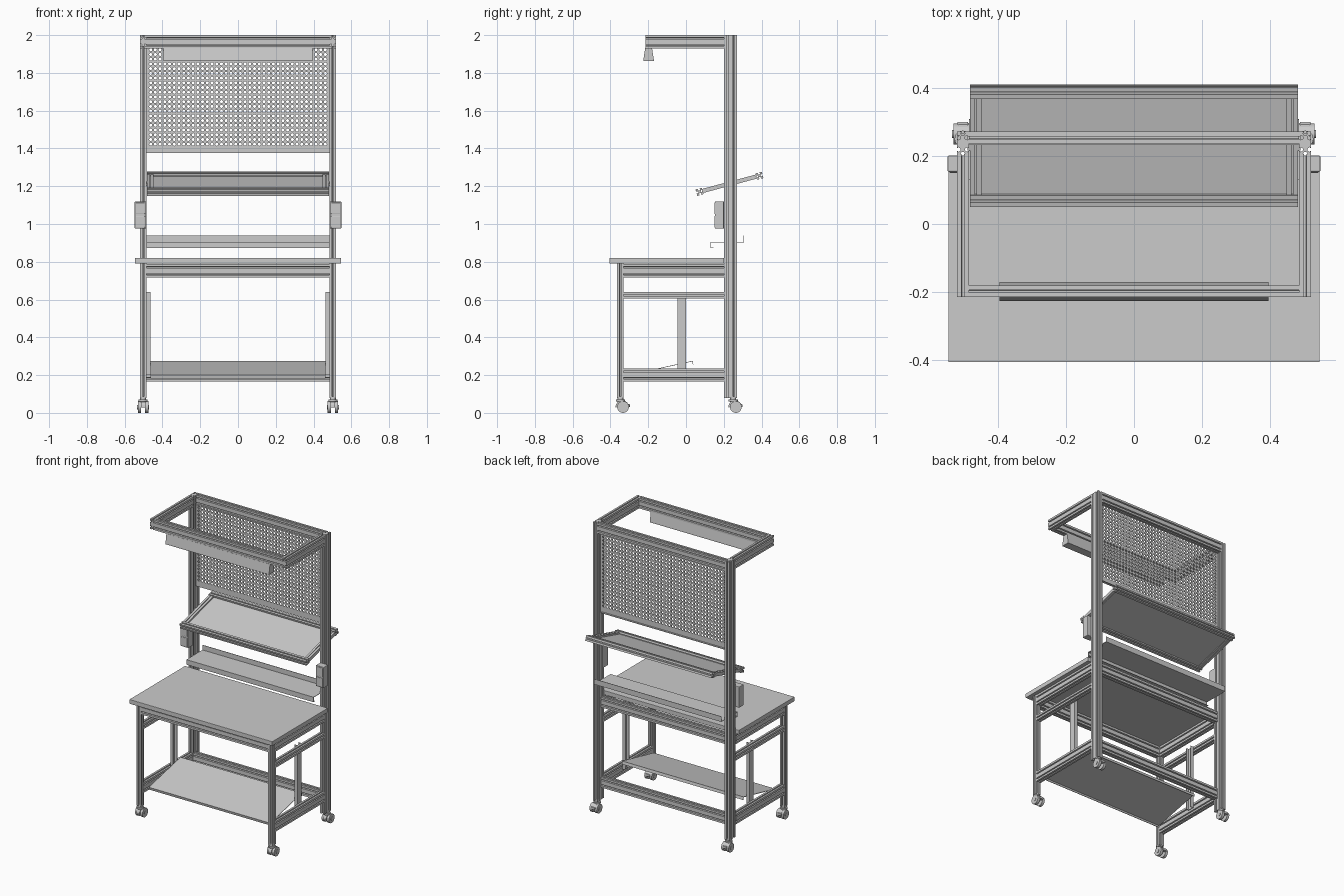
import bpy, bmesh, math
from mathutils import Matrix, Vector

if "Cube" in bpy.data.objects:
    bpy.data.objects.remove(bpy.data.objects["Cube"])

P = 0.035   # single extrusion size
D = 0.07    # double extrusion size


def finish(name, bm, mat=None):
    bmesh.ops.recalc_face_normals(bm, faces=bm.faces)
    me = bpy.data.meshes.new(name)
    bm.to_mesh(me)
    bm.free()
    if mat:
        me.transform(mat)
    ob = bpy.data.objects.new(name, me)
    bpy.context.collection.objects.link(ob)
    return ob


def prism(name, pts, axis, lo, hi, mat=None):
    """Extrude a closed 2D outline along x (y,z), y (x,z) or z (x,y)."""
    def place(u, v, t):
        return {'x': (t, u, v), 'y': (u, t, v), 'z': (u, v, t)}[axis]
    bm = bmesh.new()
    a = [bm.verts.new(place(u, v, lo)) for u, v in pts]
    b = [bm.verts.new(place(u, v, hi)) for u, v in pts]
    n = len(pts)
    bm.faces.new(a)
    bm.faces.new(b)
    for i in range(n):
        bm.faces.new((a[i], a[(i + 1) % n], b[(i + 1) % n], b[i]))
    return finish(name, bm, mat)


def box(name, x0, x1, y0, y1, z0, z1, mat=None, bevel=0):
    ob = prism(name, [(x0, y0), (x1, y0), (x1, y1), (x0, y1)], 'z', z0, z1, mat)
    if bevel:
        m = ob.modifiers.new("bevel", 'BEVEL')
        m.width, m.segments = bevel, 2
    return ob


def slot_outline(cu, cv, w, h):
    """Slotted extrusion outline, one groove for every P of side length."""
    c = [(-w / 2, -h / 2), (w / 2, -h / 2), (w / 2, h / 2), (-w / 2, h / 2)]
    out = []
    for i in range(4):
        p, q = Vector(c[i]), Vector(c[(i + 1) % 4])
        length = (q - p).length
        d = (q - p) / length
        inn = Vector((-d.y, d.x))
        out.append(p)
        k = max(1, round(length / P))
        for j in range(k):
            m = p + d * (length * (j + 0.5) / k)
            for s, t in ((-.004, 0), (-.004, .004), (-.007, .004), (-.003, .011),
                         (.003, .011), (.007, .004), (.004, .004), (.004, 0)):
                out.append(m + d * s + inn * t)
    return [(v.x + cu, v.y + cv) for v in out]


def rail(name, axis, cu, cv, w, h, lo, hi, mat=None):
    return prism(name, slot_outline(cu, cv, w, h), axis, lo, hi, mat)


def cyl(name, r, depth, loc, axis='z', seg=24):
    bm = bmesh.new()
    bmesh.ops.create_cone(bm, cap_ends=True, segments=seg, radius1=r, radius2=r, depth=depth)
    rot = Matrix.Rotation(math.pi / 2, 4, 'Y') if axis == 'x' else Matrix()
    ob = finish(name, bm, Matrix.Translation(loc) @ rot)
    for p in ob.data.polygons:
        p.use_smooth = len(p.vertices) == 4
    return ob


X = 0.5025   # post centre
IN = 0.485   # inner face of posts


def caster(name, x, y):
    cyl(name + "_stem", .016, .03, (x, y, .072))
    cyl(name + "_collar", .024, .01, (x, y, .066))
    for s in (-1, 1):
        cyl(name + "_wheel", .031, .018, (x + s * .019, y + .014, .031), 'x')
        cyl(name + "_hub", .012, .004, (x + s * .029, y + .014, .031), 'x', 16)
    # hood wrapping the upper half of the wheels
    arc = [math.radians(a) for a in range(10, 200, 19)]
    pts = [(y + .010 + .036 * math.cos(a), .030 + .036 * math.sin(a)) for a in arc]
    prism(name + "_hood", pts, 'x', x - .012, x + .012)
    box(name + "_brake", x - .016, x + .016, y + .03, y + .05, .030, .046, bevel=.003)


for s, side in ((-1, "left"), (1, "right")):
    x = s * X
    # uprights, legs and side rails
    rail(side + "_rear_post", 'z', x, .236, P, D, .08, 2.0)
    rail(side + "_front_leg", 'z', x, -.3475, P, P, .08, .79)
    rail(side + "_table_rail", 'y', x, .7525, P, D, -.33, .2)
    rail(side + "_middle_rail", 'y', x, .6225, P, P, -.33, .2)
    rail(side + "_lower_rail", 'y', x, .2, P, D, -.33, .2)
    rail(side + "_top_arm", 'y', x, 1.965, P, D, -.215, .201)
    # footrest hanger channel
    a, b = s * .485, s * .463
    c, d = s * .481, s * .467
    prism(side + "_footrest_hanger",
          [(a, -.045), (b, -.045), (b, -.041), (c, -.041), (c, -.004), (b, -.004), (b, 0), (a, 0)],
          'z', .2, .64)
    # socket box with two outlets facing forward
    x0, x1 = sorted((s * .487, s * .547))
    box(side + "_socket_box", x0, x1, .153, .201, .975, 1.12, bevel=.004)
    for z in (1.012, 1.083):
        box(side + "_socket_cover", x0 + .006, x1 - .006, .150, .156, z - .03, z + .03, bevel=.002)
    caster(side + "_front_caster", x, -.3475)
    caster(side + "_rear_caster", x, .25)

# cross beams
rail("table_front_beam", 'x', -.3475, .7525, P, D, -IN, IN)
rail("table_rear_beam", 'x', .2185, .7525, P, D, -IN, IN)
rail("lower_rear_beam", 'x', .2185, .2, P, D, -IN, IN)
rail("top_rear_beam", 'x', .2535, 1.965, P, D, -IN, IN)
rail("top_front_beam", 'x', -.1975, 1.965, P, D, -IN, IN)

# table top
box("table_top", -.545, .545, -.405, .201, .79, .82, bevel=.002)

# rear sheet-metal shelf, folded down in front and up behind
prism("rear_shelf", [(.13, .872), (.145, .872), (.145, .875), (.133, .875), (.133, .903), (.308, .903),
                     (.308, .94), (.305, .94), (.305, .906), (.13, .906)], 'x', -IN, IN)

# tilted picking shelf
T = Matrix.Translation((0, .23, 1.213)) @ Matrix.Rotation(math.radians(15), 4, 'X')
for s, n in ((-1, "front"), (1, "rear")):
    rail("tilted_shelf_%s_bar" % n, 'x', s * .164, 0, P, P, -.482, .482, T)
for s, n in ((-1, "left"), (1, "right")):
    for i, c in enumerate((.455, .474)):
        x0, x1 = sorted((s * (c - .0075), s * (c + .0075)))
        box("tilted_shelf_%s_bar" % n, x0, x1, -.147, .147, -.011, .011, T)
    x0, x1 = sorted((s * .452, s * .478))
    box("tilted_shelf_%s_web" % n, x0, x1, -.147, .147, -.008, .004, T)
    x0, x1 = sorted((s * .475, s * .488))
    box("tilted_shelf_%s_pivot" % n, x0, x1, -.012, .012, -.01, .01, T)
box("tilted_shelf_panel", -.45, .45, -.15, .15, -.006, .0, T)

# footrest tray sloping up to the back
F = Matrix.Translation((0, -.138, .238)) @ Matrix.Rotation(math.radians(12.3), 4, 'X')
prism("footrest_tray", [(-.177, -.018), (-.174, -.018), (-.174, -.003), (.174, -.003), (.174, -.02),
                        (.177, -.02), (.177, 0), (-.177, 0)], 'x', -.463, .463, F)

# perforated back panel
bm = bmesh.new()
pitch, cols, rows, py, pz = .025, 38, 21, .235, 1.41
for i in range(cols):
    for j in range(rows):
        cx = (i - (cols - 1) / 2) * pitch
        cz = pz + (j + .5) * pitch
        outer, inner = [], []
        for k in range(8):
            a = k * math.pi / 4
            u, v = math.cos(a), math.sin(a)
            m = pitch / 2 / max(abs(u), abs(v))
            outer.append(bm.verts.new((cx + u * m, py, cz + v * m)))
            inner.append(bm.verts.new((cx + u * .0083, py, cz + v * .0083)))
        for k in range(8):
            l = (k + 1) % 8
            bm.faces.new((outer[k], outer[l], inner[l], inner[k]))
bmesh.ops.remove_doubles(bm, verts=bm.verts, dist=.0005)
board = finish("perforated_panel", bm)
m = board.modifiers.new("thickness", 'SOLIDIFY')
m.thickness, m.offset = .005, 0
for s, n in ((-1, "left"), (1, "right")):
    x0, x1 = sorted((s * .475, s * IN))
    box("panel_%s_edge" % n, x0, x1, .2325, .2375, 1.375, 1.935)
prism("panel_bottom_fold", [(.2325, 1.41), (.2325, 1.375), (.25, 1.375), (.25, 1.379),
                            (.2375, 1.379), (.2375, 1.41)], 'x', -.475, .475)

# overhead lamp
prism("overhead_lamp", [(-.226, 1.862), (-.170, 1.862), (-.170, 1.868), (-.180, 1.931),
                        (-.216, 1.931), (-.226, 1.868)], 'x', -.395, .395)
